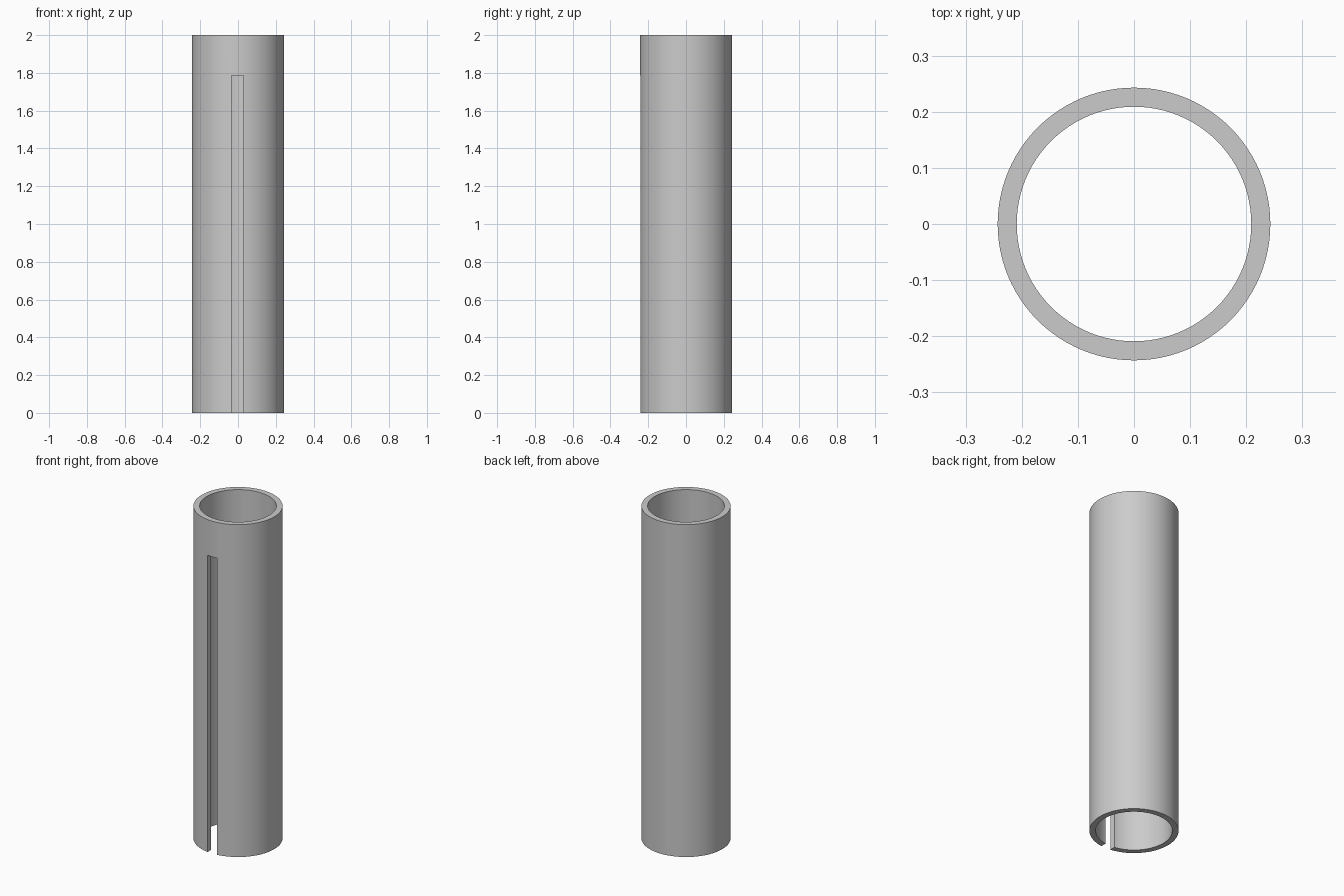
import bpy, bmesh, math
from mathutils import Vector

if "Cube" in bpy.data.objects:
    bpy.data.objects.remove(bpy.data.objects["Cube"], do_unlink=True)

OUTER, INNER, HEIGHT, SEGMENTS = 0.243, 0.209, 2.0, 96
SLOT_LEFT, SLOT_RIGHT, SLOT_TOP = -0.034, 0.029, 1.785

grey = bpy.data.materials.new("plain grey")
grey.use_nodes = True
colour = (0.6, 0.6, 0.6, 1)
grey.diffuse_color = colour
grey.node_tree.nodes["Principled BSDF"].inputs["Base Color"].default_value = colour


def add_object(name, bm):
    bmesh.ops.recalc_face_normals(bm, faces=bm.faces)
    mesh = bpy.data.meshes.new(name)
    bm.to_mesh(mesh)
    bm.free()
    mesh.materials.append(grey)
    obj = bpy.data.objects.new(name, mesh)
    bpy.context.collection.objects.link(obj)
    return obj


# Tube: a rectangular wall profile spun about the vertical axis
bm = bmesh.new()
corners = [(INNER, 0), (OUTER, 0), (OUTER, HEIGHT), (INNER, HEIGHT)]
verts = [bm.verts.new((r, 0, z)) for r, z in corners]
edges = [bm.edges.new((verts[i - 1], verts[i])) for i in range(len(verts))]
bmesh.ops.spin(bm, geom=verts + edges, axis=(0, 0, 1), cent=(0, 0, 0),
               angle=math.tau, steps=SEGMENTS, use_merge=True)
bmesh.ops.remove_doubles(bm, verts=bm.verts, dist=0.0001)
tube = add_object("slotted_tube", bm)

# Slot cutter: a box through the front wall, open at the bottom
bm = bmesh.new()
bmesh.ops.create_cube(bm, size=1)
low = Vector((SLOT_LEFT, -0.4, -0.2))
high = Vector((SLOT_RIGHT, -0.1, SLOT_TOP))
bmesh.ops.scale(bm, vec=high - low, verts=bm.verts)
bmesh.ops.translate(bm, vec=(low + high) / 2, verts=bm.verts)
cutter = add_object("slot_cutter", bm)
cutter.hide_render = True

# Cut the slot, then remove the cutter
bpy.ops.object.select_all(action='DESELECT')
tube.select_set(True)
bpy.context.view_layer.objects.active = tube
cut = tube.modifiers.new("slot", 'BOOLEAN')
cut.operation, cut.solver, cut.object = 'DIFFERENCE', 'EXACT', cutter
bpy.ops.object.modifier_apply(modifier=cut.name)
bpy.data.objects.remove(cutter, do_unlink=True)

# Round walls smooth, rims and slot edges sharp
bpy.ops.object.shade_smooth_by_angle(angle=math.radians(30))
